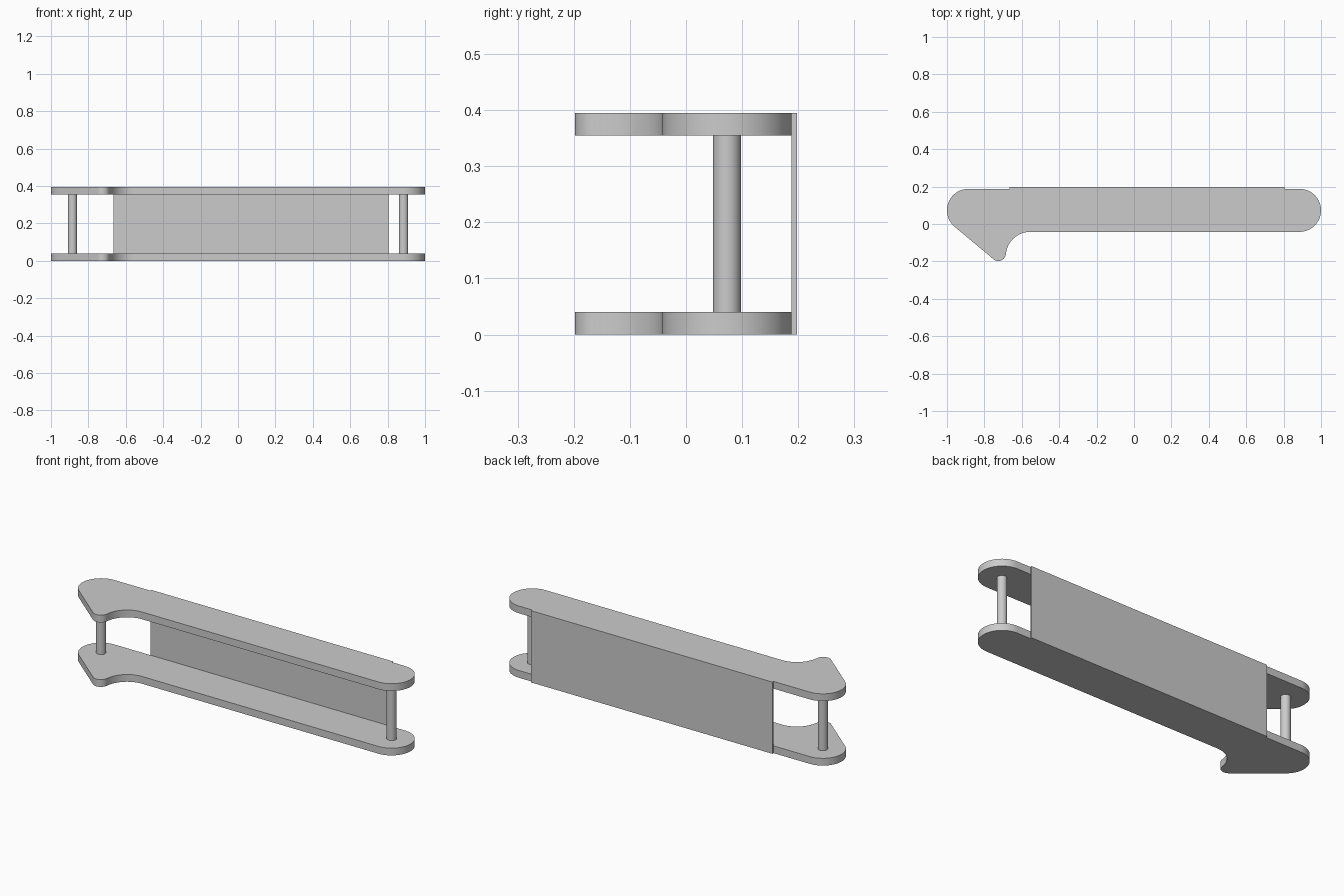
import bpy, bmesh
from math import radians, cos, sin

cube = bpy.data.objects.get("Cube")
if cube:
    bpy.data.objects.remove(cube, do_unlink=True)

grey = bpy.data.materials.new("light_grey")
grey.use_nodes = True
colour = (0.6, 0.6, 0.6, 1)
grey.diffuse_color = colour
grey.node_tree.nodes["Principled BSDF"].inputs["Base Color"].default_value = colour

HEIGHT, THICK = 0.395, 0.04
END_X, END_Y, END_R = 0.885, 0.073, 0.115


def arc(cx, cy, r, start, end, steps):
    angles = [radians(start + (end - start) * i / steps) for i in range(steps + 1)]
    return [(cx + r * cos(a), cy + r * sin(a)) for a in angles]


def extrude(name, outline, z0, z1):
    """Prism from a counter-clockwise outline."""
    bm = bmesh.new()
    face = bm.faces.new([bm.verts.new((x, y, z0)) for x, y in outline])
    top = bmesh.ops.extrude_face_region(bm, geom=[face])["geom"]
    verts = [v for v in top if isinstance(v, bmesh.types.BMVert)]
    bmesh.ops.translate(bm, verts=verts, vec=(0, 0, z1 - z0))
    bmesh.ops.recalc_face_normals(bm, faces=bm.faces)
    mesh = bpy.data.meshes.new(name)
    bm.to_mesh(mesh)
    bm.free()
    mesh.materials.append(grey)
    obj = bpy.data.objects.new(name, mesh)
    bpy.context.collection.objects.link(obj)
    bpy.ops.object.select_all(action="DESELECT")
    obj.select_set(True)
    bpy.context.view_layer.objects.active = obj
    bpy.ops.object.shade_smooth_by_angle(angle=radians(30))
    return obj


# Side plate outline: two round ends, a hooked tip and a concave fillet
plate = (
    arc(END_X, END_Y, END_R, -90, 90, 32)
    + arc(-END_X, END_Y, END_R, 90, 230, 28)
    + arc(-0.725, -0.158, 0.04, 230, 360, 16)
    + arc(-0.555, -0.172, 0.13, 172, 90, 20)
)
extrude("bottom_plate", plate, 0, THICK)
extrude("top_plate", plate, HEIGHT - THICK, HEIGHT)

# Thin panel joining the plates along the back
panel = [(-0.665, 0.188), (0.805, 0.188), (0.805, 0.198), (-0.665, 0.198)]
extrude("back_panel", panel, 0, HEIGHT)

# Pins between the round ends
for name, x in (("left_pin", END_X), ("right_pin", -END_X)):
    extrude(name, arc(x, END_Y, 0.025, 0, 360, 32)[:-1], THICK, HEIGHT - THICK)
